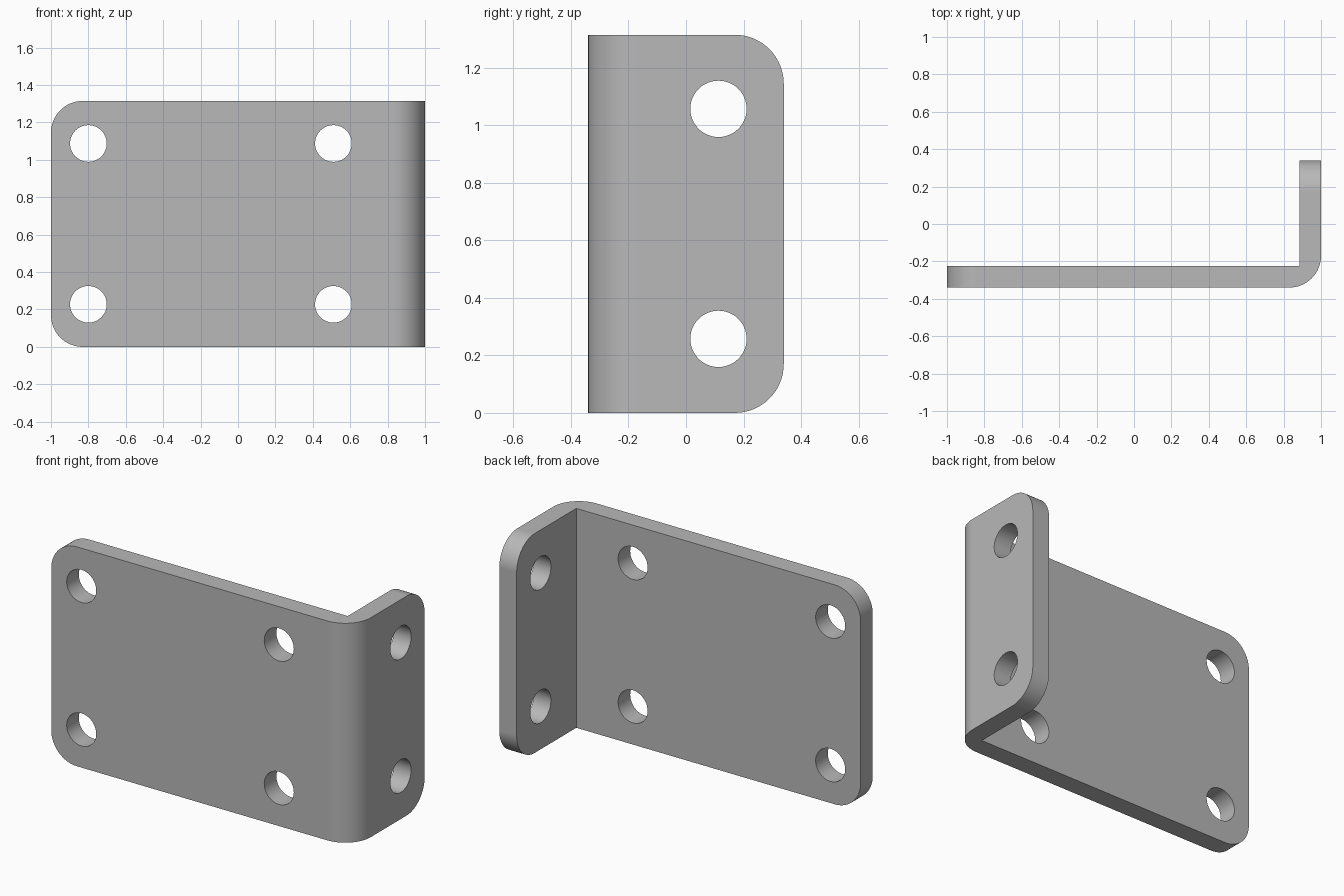
import bpy, bmesh, math
from mathutils import Vector

cube = bpy.data.objects.get("Cube")
if cube:
    bpy.data.objects.remove(cube, do_unlink=True)

HEIGHT, DEPTH, THICK = 1.315, 0.34, 0.115
RADIUS, HOLE = 0.17, 0.098

steel = bpy.data.materials.new("grey metal")
steel.use_nodes = True
grey = (0.48, 0.48, 0.48, 1)
steel.diffuse_color = grey
steel.node_tree.nodes["Principled BSDF"].inputs["Base Color"].default_value = grey

# L-shaped profile extruded upwards
profile = [(-1, -DEPTH), (1, -DEPTH), (1, DEPTH), (1 - THICK, DEPTH),
           (1 - THICK, THICK - DEPTH), (-1, THICK - DEPTH)]
bm = bmesh.new()
base = bm.faces.new([bm.verts.new((x, y, 0)) for x, y in profile])
top = bmesh.ops.extrude_face_region(bm, geom=[base])["geom"]
bmesh.ops.translate(bm, vec=(0, 0, HEIGHT),
                    verts=[v for v in top if isinstance(v, bmesh.types.BMVert)])
bmesh.ops.recalc_face_normals(bm, faces=bm.faces)


def is_rounded(edge):
    a, b = (v.co for v in edge.verts)
    plate_end = max(a.x, b.x) < -0.99
    flange_end = min(a.y, b.y) > DEPTH - 0.01
    level = abs(a.z - b.z) < 0.01
    bend = not level and a.x > 0.99 and a.y < 0
    return bend or (level and (plate_end or flange_end))


# Rounded free corners and outer bend
bmesh.ops.bevel(bm, geom=[e for e in bm.edges if is_rounded(e)], offset=RADIUS,
                offset_type='OFFSET', segments=16, profile=0.5, affect='EDGES')
mesh = bpy.data.meshes.new("bracket")
bm.to_mesh(mesh)
bm.free()
mesh.materials.append(steel)
bracket = bpy.data.objects.new("bracket", mesh)
bpy.context.collection.objects.link(bracket)


def drill(location, rotation):
    """Cut one round through hole."""
    bpy.ops.mesh.primitive_cylinder_add(vertices=48, radius=HOLE, depth=0.4,
                                        location=location, rotation=rotation)
    cutter = bpy.context.object
    cutter.name = "hole_cutter"
    cutter.hide_render = True
    cutter.data.materials.append(steel)
    bpy.context.view_layer.objects.active = bracket
    mod = bracket.modifiers.new("hole", 'BOOLEAN')
    mod.operation, mod.solver, mod.object = 'DIFFERENCE', 'EXACT', cutter
    bpy.ops.object.modifier_apply(modifier=mod.name)
    bpy.data.objects.remove(cutter, do_unlink=True)


# Four holes in the plate, two in the flange
for side in (-1, 1):
    for x in (-0.80, 0.51):
        drill((x, -DEPTH + THICK / 2, HEIGHT / 2 + side * 0.43), (math.pi / 2, 0, 0))
    drill((1 - THICK / 2, 0.113, HEIGHT / 2 + side * 0.4), (0, math.pi / 2, 0))

# Smooth curves, crisp rims
bpy.ops.object.select_all(action='DESELECT')
bracket.select_set(True)
bpy.context.view_layer.objects.active = bracket
bpy.ops.object.shade_smooth_by_angle(angle=math.radians(30))
normals = bracket.modifiers.new("flat plate shading", 'WEIGHTED_NORMAL')
normals.keep_sharp = True
